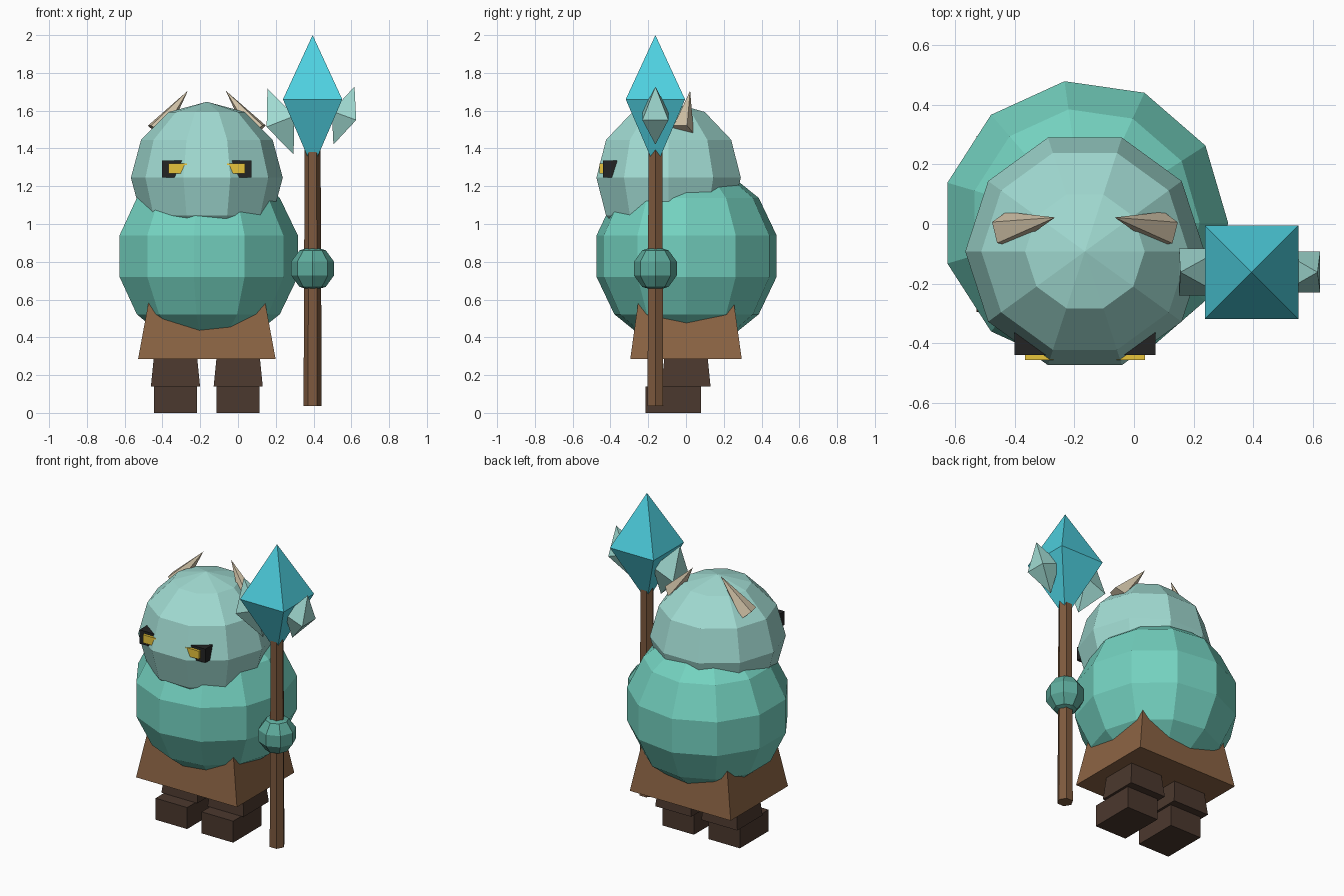
import bpy, bmesh
from math import sin, cos, pi, radians
from mathutils import Vector, Matrix

cube = bpy.data.objects.get("Cube")
if cube:
    bpy.data.objects.remove(cube, do_unlink=True)

MID_X = -0.165    # symmetry plane of the creature
STAFF = (0.395, -0.162)


def material(name, r, g, b):
    lin = [((c / 255 + 0.055) / 1.055) ** 2.4 for c in (r, g, b)] + [1]
    m = bpy.data.materials.new(name)
    m.use_nodes = True
    m.diffuse_color = lin
    m.node_tree.nodes["Principled BSDF"].inputs["Base Color"].default_value = lin
    return m


teal = material("body teal", 116, 210, 192)
pale = material("pale teal", 161, 219, 210)
hand_teal = material("hand teal", 94, 172, 157)
cyan = material("crystal cyan", 78, 208, 224)
hide = material("skirt brown", 140, 100, 68)
dark = material("leg dark brown", 75, 56, 46)
wood = material("staff wood", 126, 90, 62)
bone = material("horn bone", 210, 195, 168)
gold = material("eye gold", 248, 210, 64)
black = material("eye black", 36, 36, 36)


def solid(name, mat, sections, sides, spin=0.0, place=Matrix()):
    """Stack of polygon rings (z, rx, ry); a zero radius makes a tip."""
    bm = bmesh.new()
    rings = []
    for z, rx, ry in sections:
        n = sides if rx > 1e-5 else 1
        rings.append([bm.verts.new((rx * cos(spin + 2 * pi * i / sides),
                                    ry * sin(spin + 2 * pi * i / sides), z))
                      for i in range(n)])
    for a, b in zip(rings, rings[1:]):
        for i in range(sides):
            j = (i + 1) % sides
            quad = [a[i % len(a)], a[j % len(a)], b[j % len(b)], b[i % len(b)]]
            bm.faces.new(list(dict.fromkeys(quad)))
    for end in (rings[0], rings[-1]):
        if len(end) > 2:
            bm.faces.new(end)
    bmesh.ops.recalc_face_normals(bm, faces=bm.faces)
    me = bpy.data.meshes.new(name)
    bm.to_mesh(me)
    bm.free()
    me.materials.append(mat)
    ob = bpy.data.objects.new(name, me)
    ob.matrix_world = place
    bpy.context.collection.objects.link(ob)
    return ob


def ball(name, mat, loc, radius, sides, rows):
    rings = [(-radius * cos(pi * k / rows), radius * sin(pi * k / rows),
              radius * sin(pi * k / rows)) for k in range(rows + 1)]
    return solid(name, mat, rings, sides, place=Matrix.Translation(loc))


def block(name, mat, loc, z0, z1, bottom, top):
    """Four-sided tapered block from half sizes of its two ends."""
    k = 2 ** 0.5
    return solid(name, mat, [(z0, bottom[0] * k, bottom[1] * k),
                             (z1, top[0] * k, top[1] * k)], 4, pi / 4,
                 Matrix.Translation((loc[0], loc[1], 0)))


def crystal(name, mat, loc, half, up, down, tilt=0):
    r = half * 2 ** 0.5
    place = Matrix.Translation(loc) @ Matrix.Rotation(radians(tilt), 4, "Y")
    return solid(name, mat, [(-down, 0, 0), (0, r, r), (up, 0, 0)], 4, pi / 4, place)


# Body and head
ball("body", teal, (MID_X, 0.003, 0.83), 0.494, 11, 7)
ball("head", pale, (MID_X, -0.092, 1.245), 0.402, 10, 6)

# Skirt
block("skirt", hide, (MID_X, 0), 0.285, 0.66, (0.364, 0.295), (0.295, 0.243))

# Legs, feet, eyes and horns on both sides
for side, s in (("left", 1), ("right", -1)):
    x = MID_X + s * 0.166
    block(side + "_leg", dark, (x, 0), 0.14, 0.36, (0.13, 0.13), (0.108, 0.108))
    block(side + "_foot", dark, (x, -0.067), 0, 0.14, (0.114, 0.147), (0.114, 0.147))

    eye_x = MID_X + s * 0.182
    block(side + "_eye_socket", black, (eye_x, -0.385), 1.246, 1.336,
          (0.055, 0.055), (0.055, 0.055))
    block(side + "_eye", gold, (eye_x - s * 0.028, -0.415), 1.267, 1.32,
          (0.048, 0.042), (0.048, 0.042))

    base = Vector((MID_X + s * 0.265, -0.02, 1.49))
    tip = Vector((MID_X + s * 0.1, 0.022, 1.706))
    axis = tip - base
    place = Matrix.Translation(base) @ axis.to_track_quat("Z", "Y").to_matrix().to_4x4()
    solid(side + "_horn", bone, [(0, 0.062, 0.062), (axis.length, 0, 0)], 5,
          radians(-90 if s > 0 else 125), place)

# Staff with the hand gripping it
solid("staff", wood, [(0.037, 0.048, 0.048), (1.45, 0.042, 0.042)], 6,
      place=Matrix.Translation((*STAFF, 0)))
ball("hand", hand_teal, (*STAFF, 0.764), 0.119, 8, 5)

# Staff crystals
crystal("large_crystal", cyan, (*STAFF, 1.66), 0.157, 0.34, 0.365)
crystal("left_shard", pale, (0.561, STAFF[1], 1.574), 0.069, 0.163, 0.163, 20)
crystal("right_shard", pale, (0.225, STAFF[1], 1.543), 0.079, 0.188, 0.188, -21.6)
